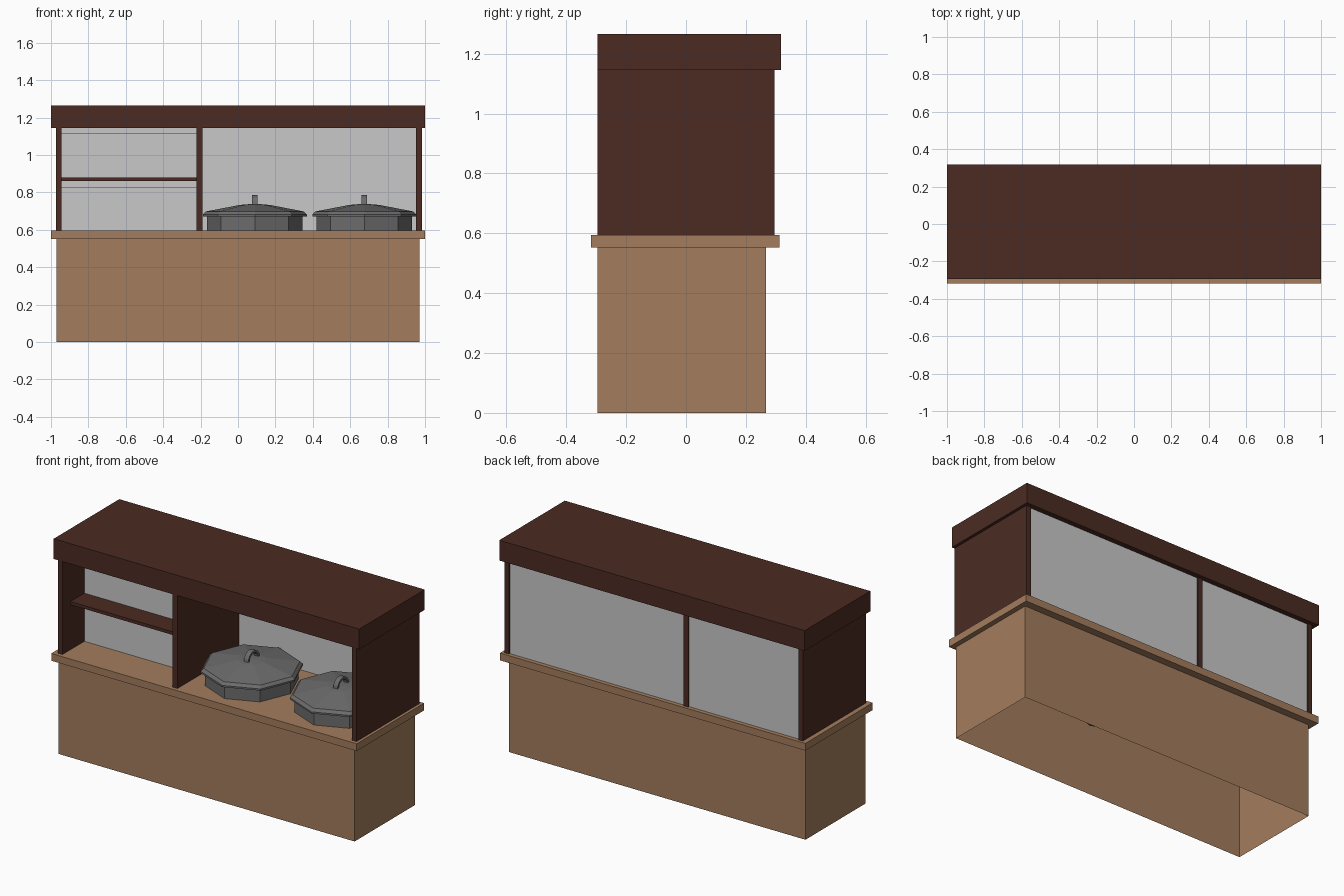
import bpy, bmesh, math

if "Cube" in bpy.data.objects:
    bpy.data.objects.remove(bpy.data.objects["Cube"])

def mat(name, c):
    m = bpy.data.materials.new(name)
    m.diffuse_color = (*c, 1)
    m.use_nodes = True
    m.node_tree.nodes["Principled BSDF"].inputs["Base Color"].default_value = m.diffuse_color
    return m

WOOD = mat("light_wood", (0.37, 0.205, 0.11))
DARK = mat("dark_wood", (0.070, 0.024, 0.016))
PALE = mat("pale_grey_panel", (0.58, 0.58, 0.58))
METAL = mat("pot_metal", (0.15, 0.15, 0.15))

def finish(name, bm, m):
    bmesh.ops.recalc_face_normals(bm, faces=bm.faces)
    me = bpy.data.meshes.new(name)
    bm.to_mesh(me)
    bm.free()
    me.materials.append(m)
    ob = bpy.data.objects.new(name, me)
    bpy.context.collection.objects.link(ob)
    return ob

def box(name, x, y, z, m, open_bottom=False):
    bm = bmesh.new()
    bmesh.ops.create_cube(bm, size=1)
    for v in bm.verts:
        v.co = [r[0] + (c + 0.5) * (r[1] - r[0]) for c, r in zip(v.co, (x, y, z))]
    ob_faces = [f for f in bm.faces if all(v.co.z < z[0] + 1e-5 for v in f.verts)]
    if open_bottom:
        bmesh.ops.delete(bm, geom=ob_faces, context='FACES_ONLY')
    return finish(name, bm, m)

def lathe(name, cx, profile, m, n=8):
    """Revolve (radius, z) points around the pot axis; both ends are capped."""
    bm = bmesh.new()
    rings = [[bm.verts.new((cx + r * math.cos(2 * math.pi * i / n),
                            r * math.sin(2 * math.pi * i / n), z)) for i in range(n)]
             for r, z in profile]
    for a, b in zip(rings, rings[1:]):
        for i in range(n):
            j = (i + 1) % n
            bm.faces.new((a[i], a[j], b[j], b[i]))
    bm.faces.new(rings[0])
    bm.faces.new(rings[-1])
    return finish(name, bm, m)

def arch(name, cx, z0, m, ro=0.055, ri=0.042, w=0.028, n=8):
    """Half-ring lid handle standing in the y-z plane."""
    bm = bmesh.new()
    secs = []
    for i in range(n + 1):
        a = math.pi * i / n
        secs.append([bm.verts.new((cx + s * w / 2, r * math.cos(a), z0 + r * math.sin(a)))
                     for s, r in ((-1, ri), (1, ri), (1, ro), (-1, ro))])
    for a, b in zip(secs, secs[1:]):
        for i in range(4):
            j = (i + 1) % 4
            bm.faces.new((a[i], a[j], b[j], b[i]))
    bm.faces.new(secs[0])
    bm.faces.new(secs[-1])
    return finish(name, bm, m)

# Base cabinet (open underneath) and counter
box("base_cabinet", (-0.97, 0.97), (-0.295, 0.268), (0, 0.555), WOOD, True)
box("counter_top", (-1, 1), (-0.318, 0.312), (0.552, 0.595), WOOD)

# Upper frame: end panels, divider, shelf and roof
for name, x in (("left_panel", (-0.972, -0.943)), ("divider", (-0.222, -0.19)),
                ("right_panel", (0.953, 0.983))):
    box(name, x, (-0.295, 0.295), (0.595, 1.15), DARK)
box("shelf", (-0.943, -0.222), (-0.22, 0.28), (0.861, 0.88), DARK)
box("roof", (-1, 1), (-0.295, 0.318), (1.145, 1.265), DARK)

# Pale back panels and the boxes filling the shelves
box("back_panel_left", (-0.943, -0.222), (0.279, 0.287), (0.595, 1.145), PALE)
box("back_panel_right", (-0.19, 0.953), (0.279, 0.287), (0.595, 1.145), PALE)
box("lower_shelf_box", (-0.943, -0.222), (-0.09, 0.279), (0.595, 0.83), PALE)
box("upper_shelf_box", (-0.943, -0.222), (-0.09, 0.279), (0.88, 1.115), PALE)

# Two octagonal pots sunk into the counter, with lids and handles
for side, cx in (("left", 0.09), ("right", 0.675)):
    lathe(side + "_pot", cx, [(0.255, 0.385), (0.255, 0.675)], METAL)
    lathe(side + "_lid", cx, [(0.278, 0.672), (0.278, 0.682), (0.262, 0.698),
                              (0.08, 0.733), (0.02, 0.738)], METAL)
    arch(side + "_lid_handle", cx, 0.73, METAL)
